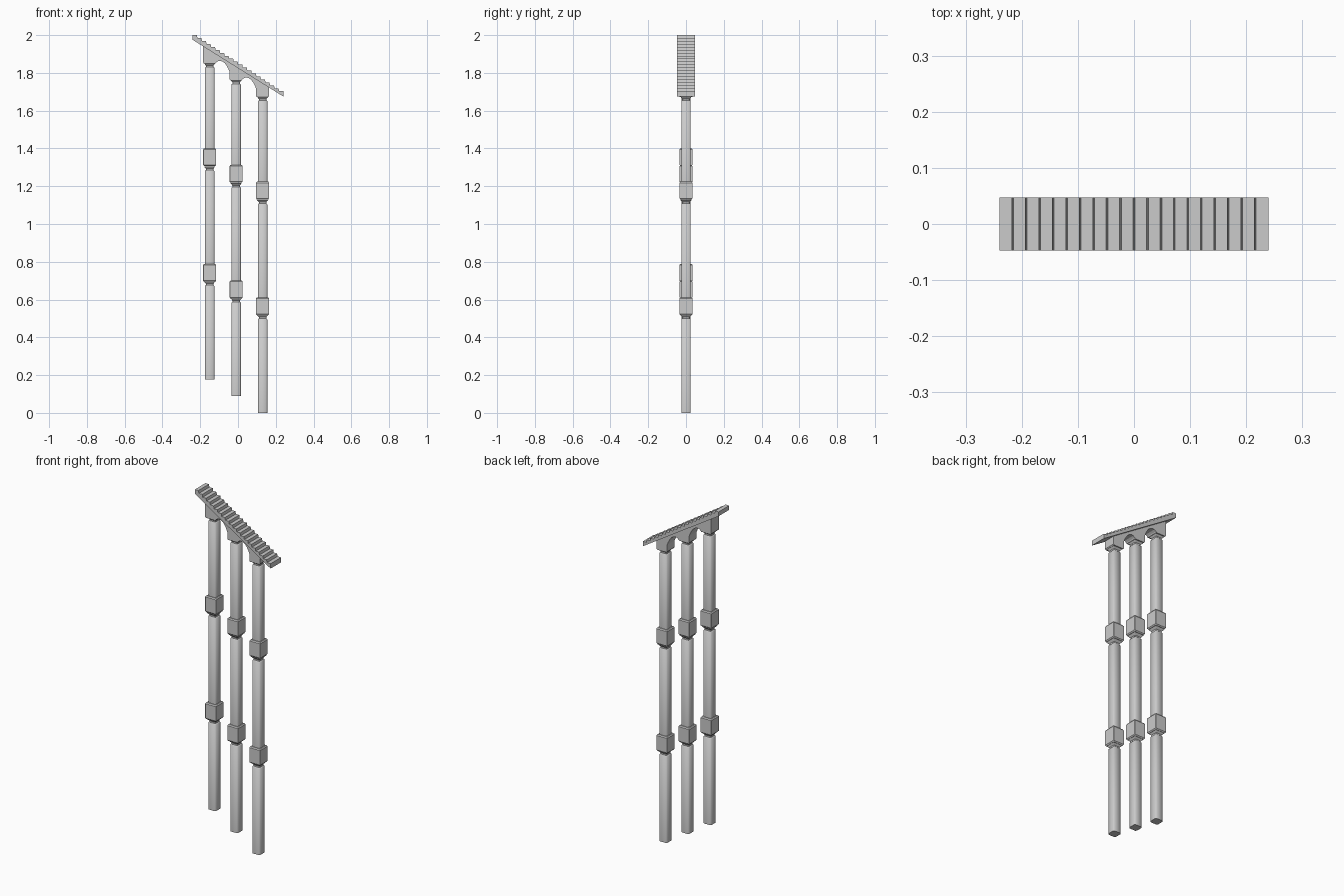
import bpy, bmesh

if "Cube" in bpy.data.objects:
    bpy.data.objects.remove(bpy.data.objects["Cube"])

POST_X = (-0.15, -0.01, 0.13)
POST_Z = (0.177, 0.0885, 0.0)
STEPS = 20
X0, X1 = -0.24, 0.24


def finish(name, bm, angle=None):
    bmesh.ops.recalc_face_normals(bm, faces=bm.faces)
    me = bpy.data.meshes.new(name)
    bm.to_mesh(me)
    bm.free()
    ob = bpy.data.objects.new(name, me)
    bpy.context.collection.objects.link(ob)
    if angle:
        bpy.ops.object.select_all(action='DESELECT')
        ob.select_set(True)
        bpy.context.view_layer.objects.active = ob
        bpy.ops.object.shade_smooth_by_angle(angle=angle)
    return ob


def loft(name, x, z0, rings, angle=None):
    """Stack of square rings with chamfered corners: (z, half width, chamfer)."""
    bm = bmesh.new()
    loops = []
    for z, h, c in rings:
        k = h - c
        pts = [(k, -h), (h, -k), (h, k), (k, h), (-k, h), (-h, k), (-h, -k), (-k, -h)]
        loops.append([bm.verts.new((x + px, py, z0 + z)) for px, py in pts])
    for a, b in zip(loops, loops[1:]):
        for i in range(8):
            j = (i + 1) % 8
            bm.faces.new((a[i], a[j], b[j], b[i]))
    bm.faces.new(loops[0][::-1])
    bm.faces.new(loops[-1])
    return finish(name, bm, angle)


def extrude_profile(name, pts, half_y):
    """Outline in x and z, extruded along y."""
    bm = bmesh.new()
    face = bm.faces.new([bm.verts.new((x, -half_y, z)) for x, z in pts])
    out = bmesh.ops.extrude_face_region(bm, geom=[face])
    verts = [v for v in out['geom'] if isinstance(v, bmesh.types.BMVert)]
    bmesh.ops.translate(bm, verts=verts, vec=(0, 2 * half_y, 0))
    return finish(name, bm)


def rail_under(x):
    return 1.975 - 0.625 * (x - X0)


# posts: three shafts with two collar blocks, each above a narrow neck
S, C = 0.025, 0.006
for n, (x, z0) in enumerate(zip(POST_X, POST_Z), 1):
    for i, (a, b) in enumerate(((0.0, 0.499), (0.606, 1.108), (1.218, 1.654)), 1):
        loft(f"post_{n}_shaft_{i}", x, z0,
             [(a, S, C), (b - 0.004, S, C), (b, S - 0.004, C)], 0.87)
    for i, (a, b) in enumerate(((0.517, 0.612), (1.13, 1.224)), 1):
        loft(f"post_{n}_collar_{i}", x, z0,
             [(a, 0.03, 0.001), (a + 0.006, 0.0345, 0.001),
              (b - 0.006, 0.0345, 0.001), (b, 0.03, 0.001)])
    for i, a in enumerate((0.497, 1.106, 1.652), 1):
        loft(f"post_{n}_neck_{i}", x, z0,
             [(a, 0.02, 0.003), (a + 0.010, 0.02, 0.003), (a + 0.022, 0.03, 0.001)])

# arched bracket: caps over the posts joined by small arches, under the rail
ARCH = ((0.034, 0.006), (0.044, 0.013), (0.055, 0.015), (0.068, 0.011),
        (0.08, 0.002), (0.09, -0.011), (0.099, -0.028), (0.106, -0.045))
xs = POST_X[0] - 0.034
pts = [(xs, rail_under(xs) + 0.004)]
for n, (x, z0) in enumerate(zip(POST_X, POST_Z)):
    zb = z0 + 1.672
    pts += [(x - 0.034, zb + 0.005), (x - 0.03, zb), (x + 0.03, zb)]
    if n < 2:
        pts += [(x + dx, zb + dz) for dx, dz in ARCH]
    else:
        pts += [(x + 0.034, zb + 0.005)]
xe = POST_X[2] + 0.034
pts.append((xe, rail_under(xe) + 0.004))
extrude_profile("arched_bracket", pts, 0.0345)

# stepped sloping rail
run, rise = (X1 - X0) / STEPS, 0.297 / (STEPS - 1)
pts = [(X0, rail_under(X0))]
for i in range(STEPS):
    z = 2.0 - i * rise
    left = X0 + i * run + (0.0015 if i else 0)
    right = X0 + (i + 1) * run - (0.0015 if i < STEPS - 1 else 0)
    pts += [(left, z), (right, z)]
pts.append((X1, rail_under(X1)))
extrude_profile("stepped_rail", pts, 0.0475)
